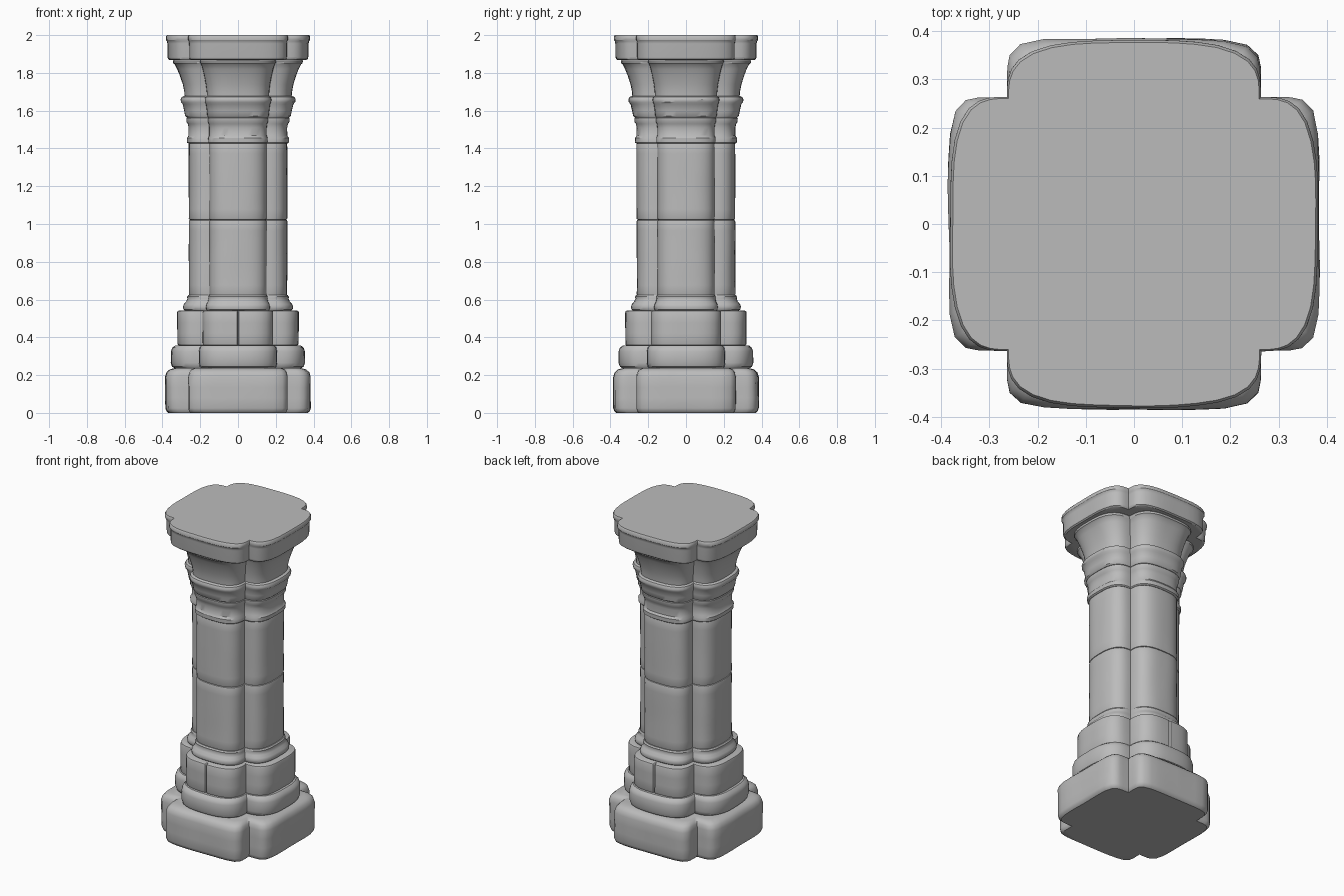
import bpy, bmesh, math
from mathutils import Vector, noise

if "Cube" in bpy.data.objects:
    bpy.data.objects.remove(bpy.data.objects["Cube"], do_unlink=True)

stone = bpy.data.materials.new("grey_stone")
stone.use_nodes = True
GREY = (0.5, 0.5, 0.5, 1)
stone.diffuse_color = GREY
stone.node_tree.nodes["Principled BSDF"].inputs["Base Color"].default_value = GREY

# Sample directions across one lobe, with a tight trio at its middle for joints
STEPS = 20
ANGLES = [-math.pi / 2 + math.pi * i / STEPS for i in range(STEPS)]
ANGLES = sorted(ANGLES + [-0.035, 0.035])


def section(reach, notch, power, joint):
    """Four-lobed outline: rounded arms meeting in a sharp inner corner."""
    points = []
    for side in range(4):
        turn = side * math.pi / 2
        for a in ANGLES:
            s, c = math.sin(a), math.cos(a)
            r = (abs(s) ** power + abs(c) ** power) ** (-1 / power)
            across = notch * r * s
            out = notch + (reach - notch) * r * c
            if joint and side % 2 == 0 and abs(a) < 0.01:
                out -= joint
            # side 0 faces the front, then turns around the column
            x, y = across, -out
            points.append((x * math.cos(turn) - y * math.sin(turn),
                           x * math.sin(turn) + y * math.cos(turn)))
    return points


def refine(profile, step=0.05):
    """Add rows to tall spans so that the wear can show."""
    rows = [profile[0]]
    for (z0, r0), (z1, r1) in zip(profile, profile[1:]):
        n = max(1, round((z1 - z0) / step))
        rows += [(z0 + (z1 - z0) * i / n, r0 + (r1 - r0) * i / n)
                 for i in range(1, n + 1)]
    return rows


def course(name, profile, ratio=0.58, power=2.8, joint=0, wear=0.005):
    """One closed stone course lofted through (height, reach) rows."""
    bm = bmesh.new()
    rings = []
    for z, reach in refine(profile):
        ring = []
        for x, y in section(reach, reach * ratio, power, joint):
            k = 1 + wear * 2 * noise.noise(Vector((x * 7, y * 7, z * 5)))
            ring.append(bm.verts.new((x * k, y * k, z)))
        rings.append(ring)
    for low, high in zip(rings, rings[1:]):
        for i in range(len(low)):
            j = (i + 1) % len(low)
            bm.faces.new((low[i], low[j], high[j], high[i]))
    bm.faces.new(rings[0][::-1])
    bm.faces.new(rings[-1])
    bmesh.ops.recalc_face_normals(bm, faces=bm.faces)
    mesh = bpy.data.meshes.new(name)
    bm.to_mesh(mesh)
    bm.free()
    mesh.materials.append(stone)
    obj = bpy.data.objects.new(name, mesh)
    bpy.context.collection.objects.link(obj)
    bpy.ops.object.select_all(action='DESELECT')
    obj.select_set(True)
    bpy.context.view_layer.objects.active = obj
    bpy.ops.object.shade_smooth_by_angle(angle=math.radians(35))


def block(z0, z1, reach, edge=0.008):
    """Straight course with softened top and bottom edges."""
    return [(z0, reach - edge), (z0 + edge * 0.3, reach - edge * 0.3),
            (z0 + edge, reach), (z1 - edge, reach),
            (z1 - edge * 0.3, reach - edge * 0.3), (z1, reach - edge)]


# Stepped base
course("plinth", [(0, 0.368), (0.008, 0.378), (0.025, 0.384), (0.19, 0.384),
                  (0.215, 0.376), (0.23, 0.36), (0.238, 0.33)],
       ratio=0.685, power=6)
course("lower_step", [(0.236, 0.335), (0.245, 0.349), (0.265, 0.356),
                      (0.325, 0.356), (0.345, 0.349), (0.358, 0.332)])
course("upper_step", block(0.356, 0.542, 0.321, 0.01), power=3.2, joint=0.015)
course("base_moulding", [(0.54, 0.278), (0.548, 0.288), (0.562, 0.291),
                         (0.576, 0.286), (0.59, 0.274), (0.605, 0.268),
                         (0.615, 0.27), (0.623, 0.264)])

# Shaft drums
course("lower_shaft", block(0.62, 1.022, 0.261))
course("upper_shaft", block(1.022, 1.43, 0.261))

# Neck and capital
course("neck_band", [(1.425, 0.262), (1.431, 0.27), (1.455, 0.271),
                     (1.468, 0.262), (1.51, 0.262), (1.53, 0.266),
                     (1.54, 0.273), (1.56, 0.274), (1.566, 0.265)])
course("capital_ring", [(1.564, 0.272), (1.572, 0.28), (1.6, 0.285),
                        (1.635, 0.293), (1.645, 0.302), (1.66, 0.304),
                        (1.672, 0.298), (1.678, 0.284)])
course("capital_bell", [(1.674, 0.283), (1.7, 0.285), (1.74, 0.293),
                        (1.785, 0.308), (1.82, 0.322), (1.845, 0.335),
                        (1.852, 0.344), (1.864, 0.345), (1.872, 0.336)])
course("top_slab", [(1.868, 0.362), (1.874, 0.37), (1.885, 0.373),
                    (1.955, 0.374), (1.968, 0.377), (1.975, 0.382),
                    (1.992, 0.382), (2.0, 0.377)],
       ratio=0.69, power=3.2, wear=0.003)
